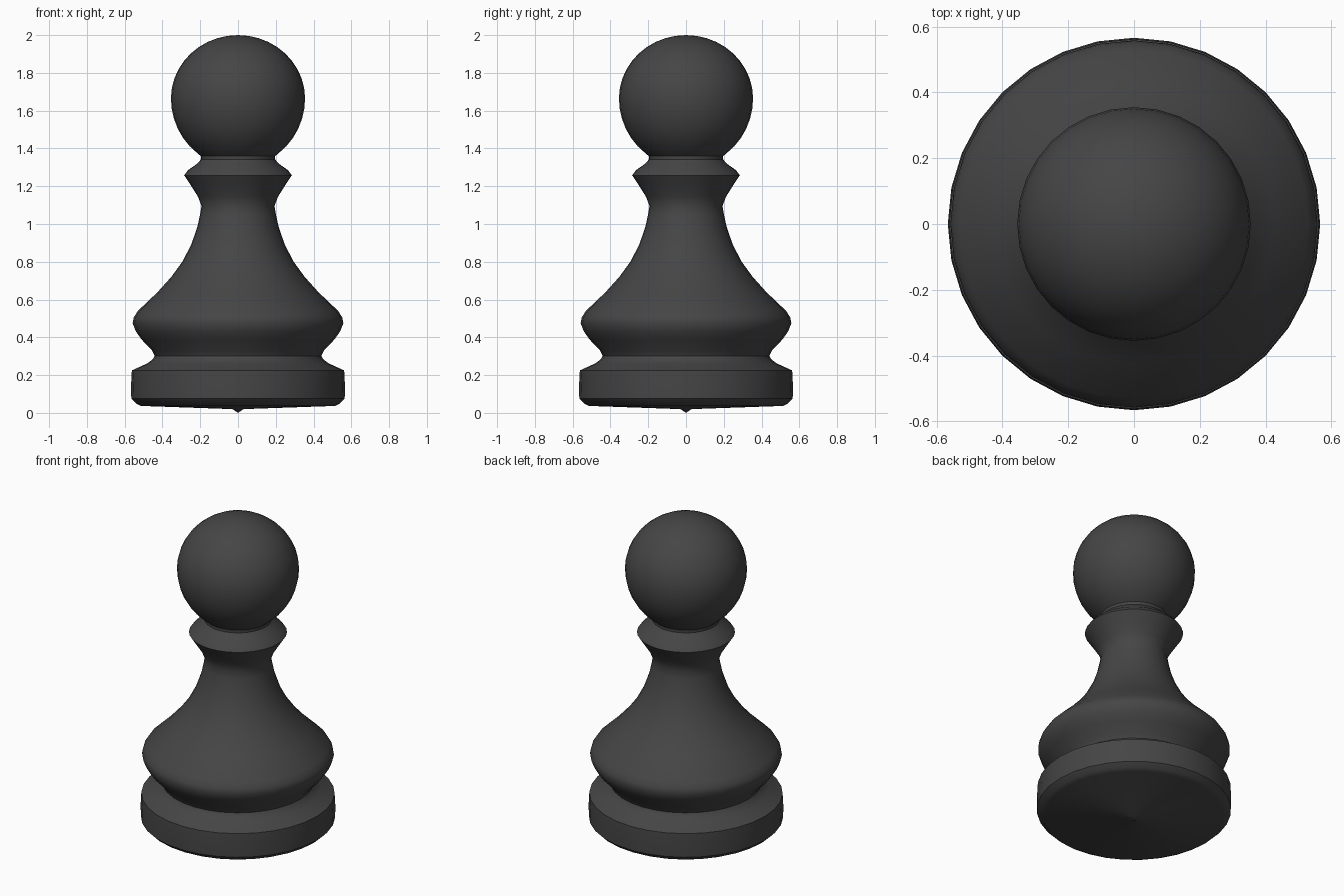
import bpy, bmesh, math

if "Cube" in bpy.data.objects:
    bpy.data.objects.remove(bpy.data.objects["Cube"])

SEGMENTS = 32

black = bpy.data.materials.new("charcoal black")
black.diffuse_color = (0.06, 0.06, 0.06, 1)
black.use_nodes = True
black.node_tree.nodes["Principled BSDF"].inputs["Base Color"].default_value = black.diffuse_color


def lathe(name, profile, crease_angle):
    """Spin a (radius, height) profile around z into a closed solid."""
    bm = bmesh.new()
    verts = [bm.verts.new((r, 0, z)) for r, z in profile]
    edges = [bm.edges.new(pair) for pair in zip(verts, verts[1:])]
    bmesh.ops.spin(bm, geom=verts + edges, cent=(0, 0, 0), axis=(0, 0, 1),
                   angle=math.tau, steps=SEGMENTS, use_duplicate=False)
    bmesh.ops.remove_doubles(bm, verts=bm.verts, dist=0.0005)
    bmesh.ops.recalc_face_normals(bm, faces=bm.faces)
    mesh = bpy.data.meshes.new(name)
    bm.to_mesh(mesh)
    bm.free()
    mesh.materials.append(black)
    obj = bpy.data.objects.new(name, mesh)
    bpy.context.collection.objects.link(obj)
    bpy.ops.object.select_all(action='DESELECT')
    obj.select_set(True)
    bpy.context.view_layer.objects.active = obj
    bpy.ops.object.shade_smooth_by_angle(angle=math.radians(crease_angle))
    return obj


# Round head, open at the neck; the profile runs from the neck to the crown
head = []
for i in range(17):
    a = math.radians(-53 + 143 * i / 16)
    height = 0.335 if a > 0 else 0.365
    head.append((max(0.0, 0.355 * math.cos(a)), 1.665 + height * math.sin(a)))

# Foot with slightly domed underside, bell body, collar and neck
body = [
    (0, 0.0), (0.03, 0.02), (0.515, 0.037), (0.54, 0.05), (0.565, 0.075),
    (0.566, 0.15), (0.562, 0.225), (0.48, 0.262), (0.45, 0.285), (0.441, 0.302),
    (0.455, 0.33), (0.51, 0.388), (0.54, 0.43), (0.558, 0.475), (0.552, 0.505),
    (0.53, 0.54), (0.425, 0.64), (0.353, 0.72), (0.295, 0.80), (0.248, 0.89),
    (0.215, 0.985), (0.201, 1.05), (0.193, 1.095), (0.212, 1.145),
    (0.25, 1.205), (0.285, 1.258), (0.265, 1.285), (0.215, 1.32),
    (0.196, 1.342), (0.197, 1.36),
]

lathe("pawn_body", body + head, 40)
